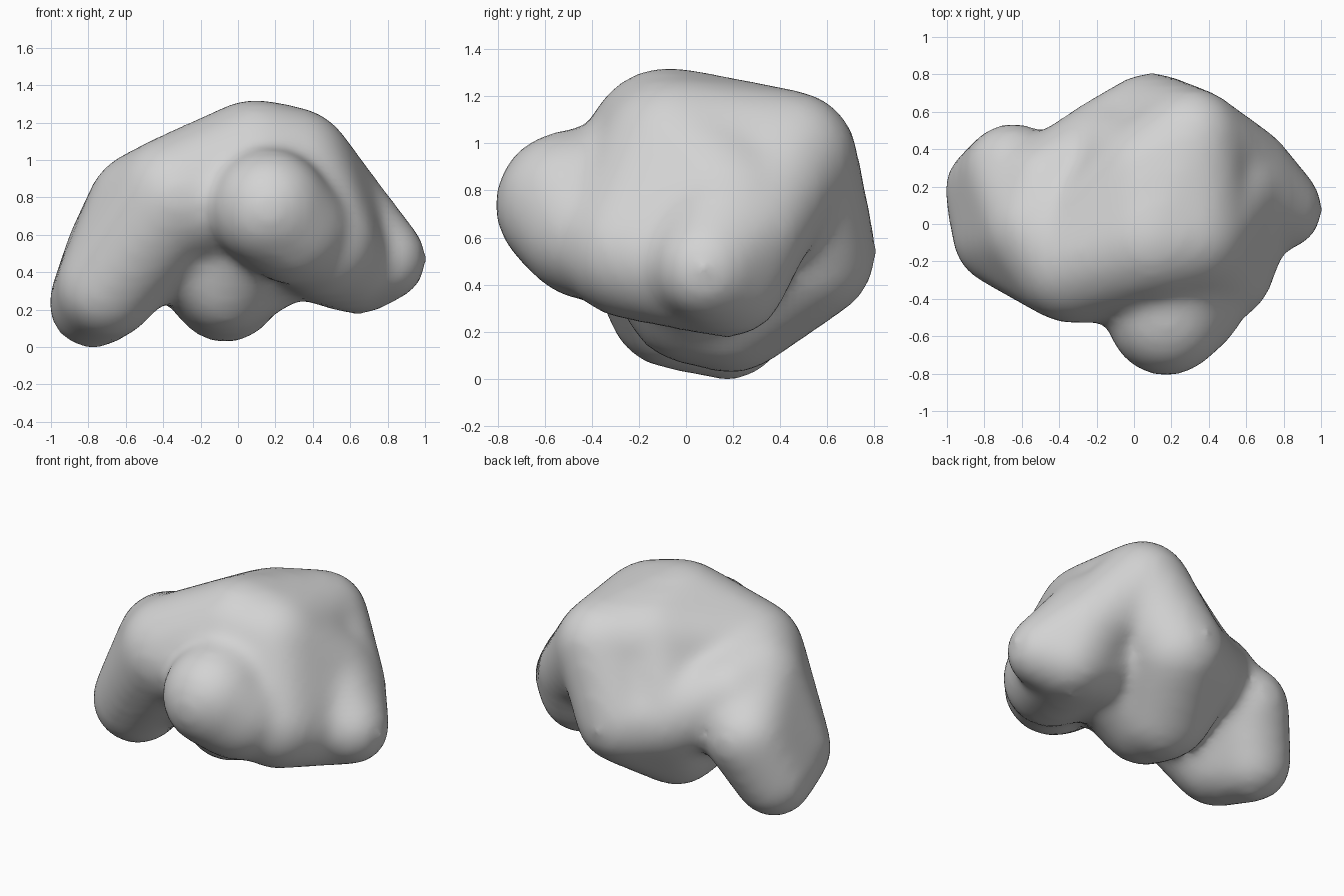
import bpy, bmesh
from mathutils import Matrix, Vector

cube = bpy.data.objects.get("Cube")
if cube:
    bpy.data.objects.remove(cube, do_unlink=True)

GROW = 0.02    # makes up for the shrinkage of the smoothing

# Balls that mark the bumps: (x, y, z, radius)
BALLS = {
    "crown_front": (0.10, -0.08, 0.98, 0.33),
    "crown_left": (0.29, -0.05, 0.95, 0.32),
    "crown_right": (0.09, 0.24, 0.93, 0.31),
    "crown_back": (0.31, 0.44, 0.94, 0.27),
    "shoulder": (-0.32, -0.20, 0.80, 0.32),
    "shoulder_side": (-0.50, -0.03, 0.75, 0.28),
    "shoulder_back": (-0.45, 0.18, 0.70, 0.26),
    "foot_front": (-0.69, -0.06, 0.32, 0.26),
    "foot_back": (-0.64, 0.27, 0.52, 0.25),
    "foot_tip": (-0.77, 0.18, 0.23, 0.22),
    "rump": (0.10, 0.51, 0.54, 0.28),
    "rump_right": (-0.12, 0.38, 0.56, 0.28),
    "belly_back": (-0.06, 0.19, 0.32, 0.28),
    "belly_front": (-0.06, 0.02, 0.35, 0.27),
    "core_right": (-0.28, 0.0, 0.62, 0.30),
    "core_left": (0.30, 0.10, 0.62, 0.32),
    "limb_tip": (0.79, 0.08, 0.47, 0.21),
    "limb_under": (0.65, 0.17, 0.43, 0.24),
    "limb_root": (0.50, 0.20, 0.70, 0.30),
    "limb_back": (0.60, 0.28, 0.63, 0.23),
    "bridge": (0.46, -0.24, 0.55, 0.28),
    "nose": (0.18, -0.50, 0.74, 0.30),
    "nose_left": (0.30, -0.42, 0.63, 0.28),
    "chest": (0.15, -0.18, 0.78, 0.31),
}

# Each lobe is the rounded hull of some balls
LOBES = [
    "core_right core_left",
    "crown_front crown_left crown_right crown_back",
    "shoulder shoulder_side shoulder_back foot_front",
    "shoulder_side foot_front foot_back foot_tip",
    "rump rump_right belly_back",
    "belly_back belly_front core_right",
    "limb_tip limb_under limb_root limb_back",
    "bridge limb_under core_left",
    "nose nose_left chest",
    # Fillets that fill the valleys between neighbouring lobes
    "shoulder crown_front crown_right",
    "shoulder chest",
    "belly_front chest",
    "belly_front core_left",
    "core_left limb_under",
    "crown_back limb_back",
    "crown_left limb_root bridge",
    "crown_back rump",
    "crown_right rump_right",
    "rump_right shoulder_back",
]


def add_lobe(target, names):
    """Add the convex hull of the named balls to the target bmesh."""
    bm = bmesh.new()
    for name in names:
        x, y, z, r = BALLS[name]
        bmesh.ops.create_icosphere(bm, subdivisions=3, radius=r + GROW,
                                   matrix=Matrix.Translation((x, y, z)))
    hull = bmesh.ops.convex_hull(bm, input=bm.verts[:])
    keep = {v for f in hull["geom"] if isinstance(f, bmesh.types.BMFace)
            for v in f.verts}
    bmesh.ops.delete(bm, geom=[v for v in bm.verts if v not in keep],
                     context='VERTS')
    bmesh.ops.recalc_face_normals(bm, faces=bm.faces[:])
    part = bpy.data.meshes.new("lobe")
    bm.to_mesh(part)
    bm.free()
    target.from_mesh(part)
    bpy.data.meshes.remove(part)


# Gather all the lobes
body_bm = bmesh.new()
for lobe in LOBES:
    add_lobe(body_bm, lobe.split())
mesh = bpy.data.meshes.new("lumpy_body")
body_bm.to_mesh(mesh)
body_bm.free()
body = bpy.data.objects.new("lumpy_body", mesh)
bpy.context.collection.objects.link(body)

# Fuse them into one skin and soften the creases
fuse = body.modifiers.new("fuse", 'REMESH')
fuse.mode = 'VOXEL'
fuse.voxel_size = 0.035
soften = body.modifiers.new("soften", 'SMOOTH')
soften.factor = 0.5
soften.iterations = 20
bpy.context.view_layer.update()
evaluated = body.evaluated_get(bpy.context.evaluated_depsgraph_get())
skin = bpy.data.meshes.new_from_object(evaluated)
body.modifiers.clear()
body.data = skin
bpy.data.meshes.remove(mesh)
skin.name = "lumpy_body"

# Centre it and stand it on the ground
low = Vector([min(v.co[i] for v in skin.vertices) for i in range(3)])
high = Vector([max(v.co[i] for v in skin.vertices) for i in range(3)])
mid = (low + high) / 2
skin.transform(Matrix.Translation((-mid.x, -mid.y, -low.z)))
skin.polygons.foreach_set("use_smooth", [True] * len(skin.polygons))

# Plain grey colour
grey = bpy.data.materials.new("light_grey")
grey.use_nodes = True
grey.diffuse_color = (0.65, 0.65, 0.65, 1)
grey.node_tree.nodes["Principled BSDF"].inputs["Base Color"].default_value = (0.65, 0.65, 0.65, 1)
skin.materials.clear()
skin.materials.append(grey)
